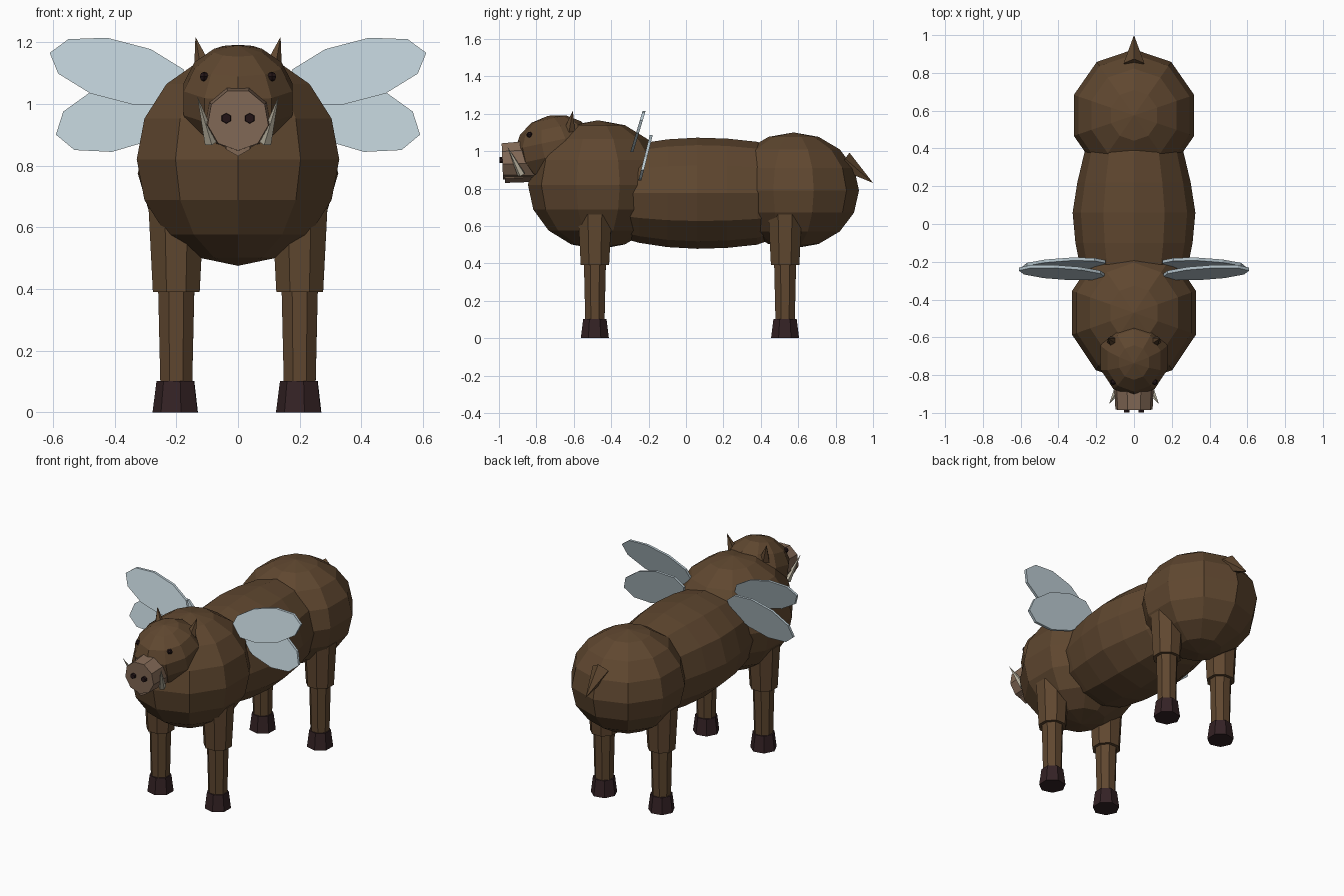
import bpy, bmesh, math
from mathutils import Vector, Matrix

cube = bpy.data.objects.get("Cube")
if cube:
    bpy.data.objects.remove(cube)


def material(name, r, g, b):
    m = bpy.data.materials.new(name)
    m.use_nodes = True
    m.diffuse_color = (r, g, b, 1)
    bsdf = m.node_tree.nodes["Principled BSDF"]
    bsdf.inputs["Base Color"].default_value = (r, g, b, 1)
    bsdf.inputs["Roughness"].default_value = 0.9
    return m


HIDE = material("brown hide", 0.115, 0.063, 0.029)
SNOUT = material("tan snout", 0.23, 0.145, 0.095)
HOOF = material("dark hoof", 0.034, 0.016, 0.018)
DARK = material("nostril and eye black", 0.016, 0.007, 0.008)
TUSK = material("ivory tusk", 0.5, 0.46, 0.36)
WING = material("pale blue wing", 0.5, 0.6, 0.65)


def finish(bm, name, mat):
    bmesh.ops.recalc_face_normals(bm, faces=bm.faces)
    mesh = bpy.data.meshes.new(name)
    bm.to_mesh(mesh)
    bm.free()
    mesh.materials.append(mat)
    ob = bpy.data.objects.new(name, mesh)
    bpy.context.collection.objects.link(ob)
    return ob


def ball(name, mat, center, radii, segments=10, rings=8, tilt=0):
    bm = bmesh.new()
    bmesh.ops.create_uvsphere(bm, u_segments=segments, v_segments=rings, radius=1)
    bm.transform(Matrix.Translation(center) @ Matrix.Rotation(tilt, 4, 'X')
                 @ Matrix.Diagonal((*radii, 1)))
    return finish(bm, name, mat)


def cone(name, mat, start, end, r1, r2, sides=8, turn=0.0):
    """Tapered prism or spike running from start to end."""
    start, end = Vector(start), Vector(end)
    axis = end - start
    bm = bmesh.new()
    bmesh.ops.create_cone(bm, cap_ends=True, segments=sides,
                          radius1=r1, radius2=r2, depth=axis.length)
    bm.transform(Matrix.Translation((start + end) / 2)
                 @ axis.to_track_quat('Z', 'Y').to_matrix().to_4x4()
                 @ Matrix.Rotation(turn, 4, 'Z'))
    return finish(bm, name, mat)


def barrel(name, mat, z, stations, sides=12):
    """Lofted trunk: each station is (y, half width, half height)."""
    bm = bmesh.new()
    loops = []
    for y, rx, rz in stations:
        loops.append([bm.verts.new((rx * math.cos(t), y, z + rz * math.sin(t)))
                      for t in (math.tau * i / sides for i in range(sides))])
    for a, b in zip(loops, loops[1:]):
        for i in range(sides):
            j = (i + 1) % sides
            bm.faces.new((a[i], a[j], b[j], b[i]))
    bm.faces.new(loops[0])
    bm.faces.new(loops[-1])
    return finish(bm, name, mat)


def wing(name, side, center, along, across, lean, sides=10, thick=0.016):
    """Thin oval plate spanned by two axes, leaning back with height."""
    bm = bmesh.new()
    loops = []
    for dy in (-thick / 2, thick / 2):
        loop = []
        for i in range(sides):
            t = math.tau * i / sides
            dx = along[0] * math.cos(t) + across[0] * math.sin(t)
            dz = along[1] * math.cos(t) + across[1] * math.sin(t)
            loop.append(bm.verts.new((side * (center[0] + dx),
                                      center[1] + lean * dz + dy, center[2] + dz)))
        loops.append(loop)
        bm.faces.new(loop)
    for i in range(sides):
        j = (i + 1) % sides
        bm.faces.new((loops[0][i], loops[0][j], loops[1][j], loops[1][i]))
    return finish(bm, name, WING)


# Trunk
ball("chest", HIDE, (0, -0.47, 0.82), (0.345, 0.375, 0.345))
ball("rump", HIDE, (0, 0.575, 0.79), (0.335, 0.35, 0.31))
barrel("belly", HIDE, 0.775, [(-0.38, 0.24, 0.23), (-0.25, 0.28, 0.265), (-0.1, 0.31, 0.288),
                              (0.06, 0.325, 0.297), (0.22, 0.3, 0.292), (0.38, 0.262, 0.275),
                              (0.48, 0.22, 0.24)])

# Head and snout
ball("head", HIDE, (0, -0.7, 1.015), (0.19, 0.215, 0.178), 10, 7, math.radians(12))
cone("snout", SNOUT, (0, -0.8, 0.955), (0, -0.982, 0.948), 0.11, 0.1, 9, math.pi / 9)
cone("lower_jaw", SNOUT, (0, -0.83, 0.885), (0, -0.97, 0.875), 0.05, 0.045, 6)
cone("tail", HIDE, (0, 0.84, 0.945), (0, 1.0, 0.83), 0.058, 0.0, 5)

for s, label in ((1, "left"), (-1, "right")):
    # Face details
    cone(f"{label}_nostril", DARK, (s * 0.038, -0.96, 0.953),
         (s * 0.038, -0.998, 0.953), 0.019, 0.016, 6)
    ball(f"{label}_eye", DARK, (s * 0.11, -0.837, 1.088), (0.016, 0.016, 0.016), 6, 4)
    cone(f"{label}_tusk", TUSK, (s * 0.088, -0.88, 0.875),
         (s * 0.132, -0.955, 1.025), 0.022, 0.0, 5)
    cone(f"{label}_ear", HIDE, (s * 0.108, -0.625, 1.1),
         (s * 0.138, -0.605, 1.217), 0.036, 0.0, 5)

    # Wings
    wing(f"{label}_upper_wing", s, (0.38, -0.257, 1.105), (0.23, 0.06), (-0.028, 0.095), 0.3)
    wing(f"{label}_lower_wing", s, (0.37, -0.216, 0.965), (0.22, -0.065), (0.031, 0.106), 0.25)

    # Legs
    for y, end in ((-0.487, "front"), (0.53, "back")):
        x = s * 0.2
        cone(f"{label}_{end}_thigh", HIDE, (x, y, 0.39), (x, y, 0.66), 0.082, 0.097, 8, 0.39)
        cone(f"{label}_{end}_shin", HIDE, (x, y, 0.1), (x, y, 0.42), 0.056, 0.064, 8, 0.39)
        cone(f"{label}_{end}_hoof", HOOF, (x, y, 0.0), (x, y, 0.102), 0.077, 0.064, 7, 0.2)
